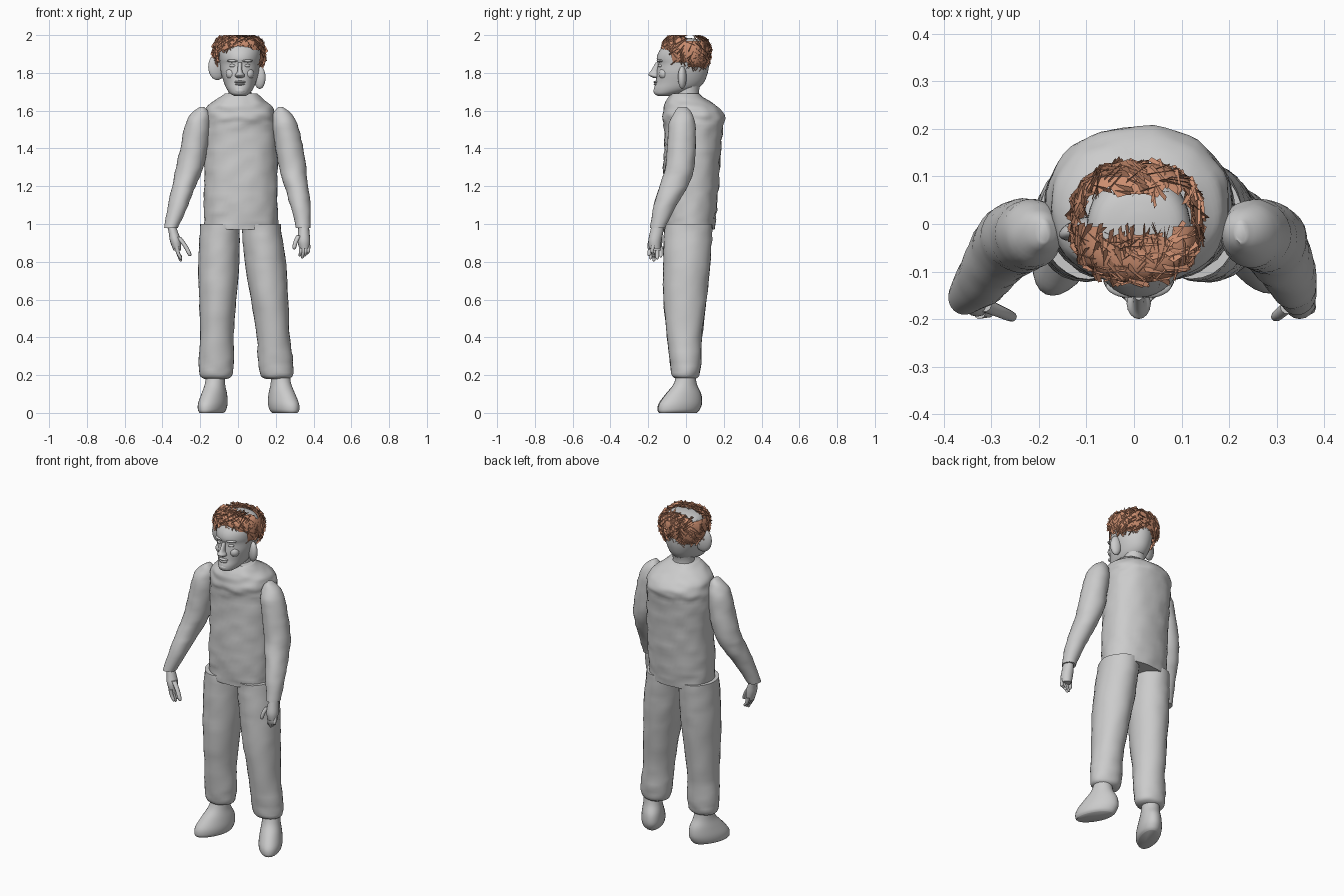
import bpy, bmesh, math, random
from mathutils import Vector, Matrix, noise

random.seed(4)
if "Cube" in bpy.data.objects:
    bpy.data.objects.remove(bpy.data.objects["Cube"])


def material(name, color):
    mat = bpy.data.materials.new(name)
    mat.use_nodes = True
    mat.diffuse_color = (*color, 1)
    mat.node_tree.nodes["Principled BSDF"].inputs["Base Color"].default_value = (*color, 1)
    return mat


GREY = material("plain grey", (.6, .6, .6))
COPPER = material("copper hair", (.6, .27, .16))


def finish(name, bm, mat, angle=50):
    bmesh.ops.recalc_face_normals(bm, faces=bm.faces)
    mesh = bpy.data.meshes.new(name)
    bm.to_mesh(mesh)
    bm.free()
    mesh.materials.append(mat)
    obj = bpy.data.objects.new(name, mesh)
    bpy.context.collection.objects.link(obj)
    bpy.ops.object.select_all(action="DESELECT")
    obj.select_set(True)
    bpy.context.view_layer.objects.active = obj
    bpy.ops.object.shade_smooth_by_angle(angle=math.radians(angle))
    return obj


def smooth_rows(rows, steps):
    """Catmull-Rom interpolation between cross-sections."""
    rows = [Vector(r) for r in rows]
    out = []
    for i in range(len(rows) - 1):
        a, b, c = rows[max(i - 1, 0)], rows[i], rows[i + 1]
        d = rows[min(i + 2, len(rows) - 1)]
        for s in range(steps):
            t = s / steps
            out.append(b + (c - a) * t / 2 + (a * 2 - b * 5 + c * 4 - d) * t * t / 2
                       + (b * 3 - a - c * 3 + d) * t ** 3 / 2)
    return out + [rows[-1]]


def loft_mesh(rows, sides=28, steps=4, power=1.0, wrinkle=0.0):
    """Stack rounded sections given as (z, x min, x max, y min, y max)."""
    bm = bmesh.new()
    rings = []
    for z, x0, x1, y0, y1 in smooth_rows(rows, steps):
        ring = []
        for k in range(sides):
            a = math.tau * k / sides
            c, s = math.cos(a), math.sin(a)
            p = Vector(((x0 + x1) / 2 + (x1 - x0) / 2 * math.copysign(abs(c) ** power, c),
                        (y0 + y1) / 2 + (y1 - y0) / 2 * math.copysign(abs(s) ** power, s), z))
            if wrinkle:
                n = noise.noise(Vector((p.x * 15, p.y * 15, p.z * 28)))
                p += Vector((c, s, 0)) * n * wrinkle
            ring.append(bm.verts.new(p))
        rings.append(ring)
    for low, high in zip(rings, rings[1:]):
        for k in range(sides):
            j = (k + 1) % sides
            bm.faces.new((low[k], low[j], high[j], high[k]))
    bm.faces.new(rings[0])
    bm.faces.new(rings[-1])
    return bm


def loft(name, rows, **kw):
    return finish(name, loft_mesh(rows, **kw), GREY)


def centred(rows, centres):
    return [(z, c - w, c + w, y0, y1) for (z, w, y0, y1), c in zip(rows, centres)]


def blob(name, centre, size, turn=0, mat=GREY):
    bm = bmesh.new()
    bmesh.ops.create_uvsphere(bm, u_segments=20, v_segments=12, radius=1)
    bm.transform(Matrix.Translation(centre) @ Matrix.Rotation(turn, 4, "Z")
                 @ Matrix.Diagonal((*size, 1)))
    return finish(name, bm, mat)


def digit(name, points, radius):
    """Tapered finger through a few points."""
    rows = []
    for i, (x, y, z) in enumerate(points):
        r = radius * (1 - .15 * i)
        rows.append((z, x - r, x + r, y - r, y + r))
    x, y, z = points[-1]
    rows.append((z - radius * .7, x - .002, x + .002, y - .002, y + .002))
    loft(name, rows, sides=10, steps=3)


# Torso
loft("shirt", [(.97, -.18, .21, -.115, .15), (1.1, -.18, .21, -.125, .165),
               (1.3, -.18, .21, -.12, .18), (1.5, -.185, .205, -.115, .195),
               (1.57, -.18, .2, -.125, .205), (1.62, -.165, .18, -.115, .17),
               (1.66, -.115, .135, -.1, .11), (1.69, -.07, .1, -.08, .07)],
     sides=48, steps=6, power=.9, wrinkle=.008)

# Trousers and feet
leg = [(.18, .06, -.05, .05), (.2, .085, -.075, .07), (.27, .093, -.085, .08),
       (.4, .088, -.1, .085), (.6, .098, -.12, .11), (.75, .108, -.12, .125),
       (.88, .108, -.12, .135), (1, .105, -.115, .14)]
foot = [(0, .05, -.155, .06), (.015, .062, -.162, .075), (.05, .066, -.155, .09),
        (.1, .06, -.115, .085), (.15, .052, -.07, .06), (.2, .05, -.05, .05)]
for side, hip, cuff, ankle, turn in (("right", -.095, -.117, -.12, -.42),
                                     ("left", .12, .205, .225, .5)):
    loft(side + "_trouser_leg",
         centred(leg, [cuff + (hip - cuff) * ((r[0] - .18) / .82) ** 1.2 for r in leg]),
         wrinkle=.005)
    bm = loft_mesh(centred(foot, [0] * len(foot)))
    bm.transform(Matrix.Translation((ankle, 0, 0)) @ Matrix.Rotation(turn, 4, "Z"))
    finish(side + "_foot", bm, GREY)

# Sleeves
arm = [(.98, .036, -.19, -.11), (1.1, .054, -.17, -.05), (1.2, .062, -.14, .01),
       (1.3, .072, -.11, .045), (1.42, .072, -.1, .052), (1.53, .065, -.09, .05),
       (1.59, .045, -.065, .03), (1.62, .012, -.04, .005)]
for side, centres in (("right", (-.355, -.318, -.287, -.255, -.23, -.212, -.198, -.19)),
                      ("left", (.345, .33, .31, .288, .268, .247, .232, .225))):
    loft(side + "_sleeve", centred(arm, centres), wrinkle=.005)

# Hands
loft("right_palm", [(.86, -.342, -.302, -.19, -.13), (.91, -.36, -.302, -.195, -.125),
                    (.95, -.366, -.315, -.185, -.125), (.99, -.375, -.33, -.175, -.125)], sides=16)
loft("left_palm", [(.87, .325, .378, -.195, -.135), (.91, .315, .382, -.2, -.13),
                   (.96, .318, .378, -.19, -.12), (1, .32, .375, -.18, -.12)], sides=16)
for i in range(4):
    y = -.188 + .018 * i
    drop = .01 * abs(i - 1)
    digit("right_finger", [(-.325, y, .88), (-.317, y, .845), (-.304, y, .81 + drop)], .012)
    x = .333 + .013 * i
    digit("left_finger", [(x, -.17, .89), (x, -.18, .855), (x - .005, -.17, .825 + drop)], .011)
digit("right_thumb", [(-.315, -.17, .93), (-.28, -.185, .885), (-.257, -.195, .84)], .015)
digit("left_thumb", [(.322, -.175, .94), (.305, -.19, .905), (.298, -.195, .875)], .014)

# Head and neck
loft("neck", [(1.64, -.06, .08, -.06, .08), (1.7, -.05, .07, -.05, .068),
              (1.78, -.055, .075, -.05, .09)])
loft("head", [(1.678, -.02, .04, -.15, -.08), (1.69, -.04, .06, -.168, -.03),
              (1.715, -.06, .08, -.17, .055), (1.75, -.075, .095, -.16, .095),
              (1.8, -.09, .11, -.156, .115), (1.845, -.095, .115, -.15, .122),
              (1.875, -.098, .118, -.155, .122), (1.91, -.1, .12, -.145, .118),
              (1.95, -.095, .115, -.115, .1), (1.975, -.07, .09, -.075, .07),
              (1.985, -.01, .03, -.02, .02)], sides=36)
loft("nose", [(1.772, .0, .02, -.168, -.14), (1.78, -.014, .034, -.186, -.14),
              (1.792, -.014, .034, -.2, -.14), (1.81, -.003, .023, -.187, -.14),
              (1.855, -.001, .021, -.16, -.13)], sides=16)
for z, w in ((1.752, .03), (1.74, .026)):
    blob("lip", (.01, -.155, z), (w, .017, .007))
blob("chin", (.01, -.15, 1.705), (.03, .023, .02))
for s in (-1, 1):
    blob("eye", (.01 + .038 * s, -.135, 1.838), (.018, .012, .009), .25 * s)
    blob("brow", (.01 + .038 * s, -.138, 1.864), (.032, .015, .008), .3 * s)
    blob("cheek", (.01 + .045 * s, -.115, 1.795), (.03, .03, .03))
blob("right_ear", (-.11, -.01, 1.832), (.05, .022, .07), .3)
blob("left_ear", (.115, -.02, 1.775), (.032, .022, .06), -.3)

# Hair cap, trimmed along the hairline and open behind the crown
cap_rows = [(1.83, -.105, .125, -.09, .11), (1.87, -.128, .142, -.11, .125),
            (1.92, -.132, .145, -.122, .13), (1.96, -.125, .135, -.122, .12),
            (1.985, -.1, .115, -.1, .09), (1.993, -.05, .065, -.06, .05),
            (1.996, .0, .02, -.01, .01)]
bm = loft_mesh(cap_rows, sides=18, steps=3, power=.85)
doomed, spots = [], []
for f in bm.faces:
    c = f.calc_center_median()
    fringe = c.y < -.06 and abs(c.x - .01) < .1 and c.z < 1.925
    side = c.y < -.01 and c.z < 1.86
    hole = -.02 < c.y < .065 and c.z > 1.972
    if fringe or side or hole or len(f.verts) > 4:
        doomed.append(f)
    else:
        out = (c - Vector((.01, 0, 1.88))).normalized()
        spots += [(c.copy(), out)]
bmesh.ops.delete(bm, geom=doomed, context="FACES")
finish("hair_cap", bm, COPPER, 20)

# Loose strands standing edge-on across the cap
bm = bmesh.new()
for i in range(420):
    c, out = random.choice(spots)
    side = out.cross(Vector((0, 0, 1))).normalized()
    spin = random.choice((-1, 1)) * random.uniform(.3, 1.2)
    along = Matrix.Rotation(spin, 3, out) @ out.cross(side)
    half = along * random.uniform(.018, .04)
    tall = out * random.uniform(.003, .007) + along.cross(out) * .002
    ends = [c - half - tall, c + half - tall, c + half * .9 + tall, c - half * .9 + tall]
    bm.faces.new([bm.verts.new((p.x, p.y, min(p.z, 2))) for p in ends])
finish("hair_strands", bm, COPPER, 20)
